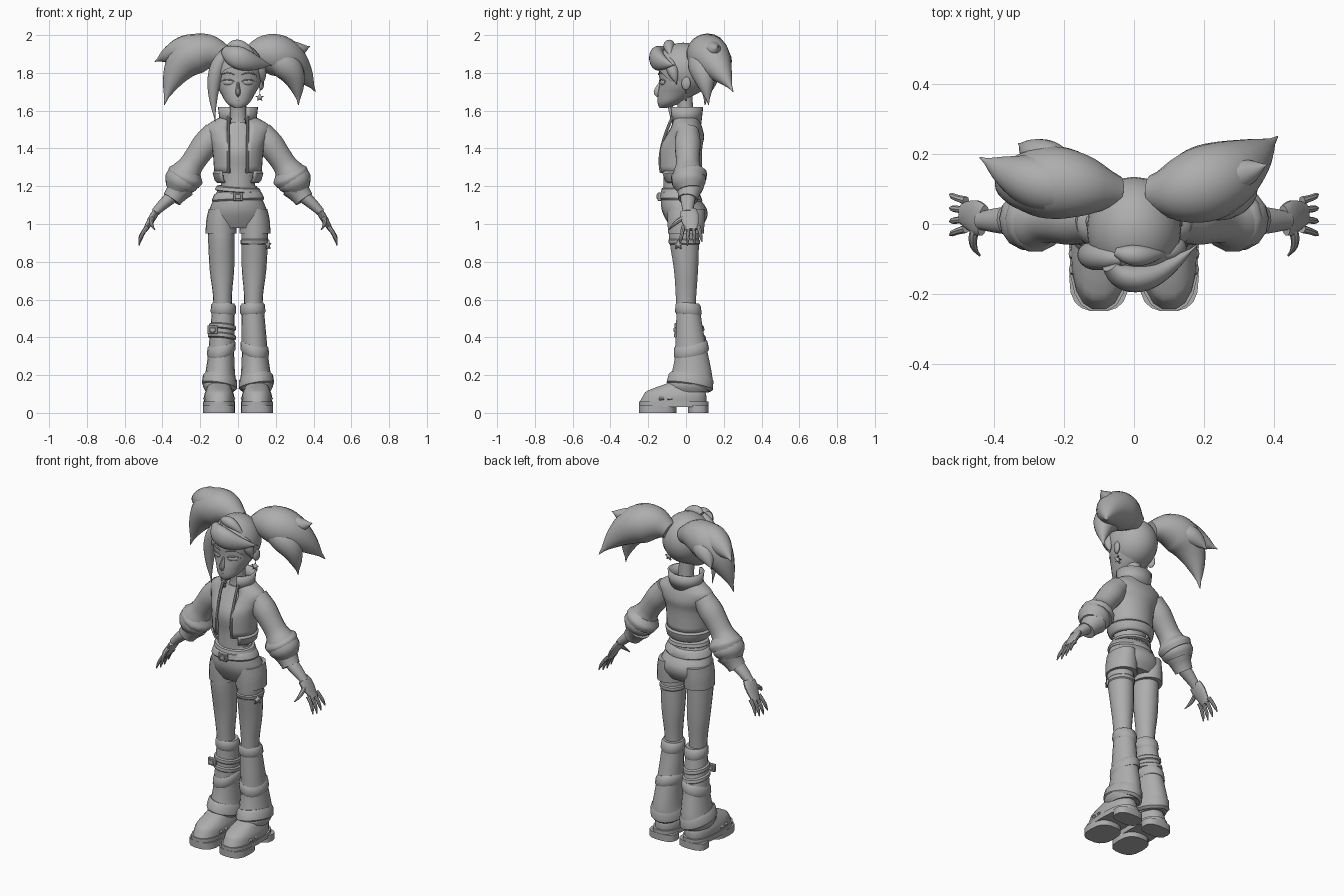
import bpy, bmesh
from math import radians, sin, cos, pi, copysign
from mathutils import Vector, Matrix

if "Cube" in bpy.data.objects:
    bpy.data.objects.remove(bpy.data.objects["Cube"], do_unlink=True)

GREY = (.42, .42, .42, 1)
clay = bpy.data.materials.new("plain grey")
clay.use_nodes = True
clay.diffuse_color = GREY
clay.node_tree.nodes["Principled BSDF"].inputs["Base Color"].default_value = GREY
ALONG_Y, ALONG_Z = Vector((0, 1, 0)), Vector((0, 0, 1))
parts = []


def finish(name, bm, thick=0):
    bmesh.ops.recalc_face_normals(bm, faces=bm.faces)
    mesh = bpy.data.meshes.new(name)
    bm.to_mesh(mesh)
    bm.free()
    mesh.materials.append(clay)
    obj = bpy.data.objects.new(name, mesh)
    bpy.context.collection.objects.link(obj)
    if thick:
        shell = obj.modifiers.new("thickness", "SOLIDIFY")
        shell.thickness, shell.offset = thick, 0
    parts.append(obj)
    return obj


def smooth(rows, steps):
    """Interpolate rows of values with a smooth spline."""
    rows = [rows[0], *rows, rows[-1]]
    result = []
    for before, start, end, after in zip(rows, rows[1:], rows[2:], rows[3:]):
        for step in range(steps):
            t = step / steps
            result.append([q + t * (r - p + t * (2 * p - 5 * q + 4 * r - s + t * (3 * (q - r) + s - p))) / 2
                           for p, q, r, s in zip(before, start, end, after)])
    return result + [list(rows[-1])]


def skin(name, centres, sizes, ref=None, side=1, sides=18, arc=None, power=2, thick=0, tilt=0):
    """Skin elliptical rings: level ones, or square to the path if ref is given."""
    bm = bmesh.new()
    loops = []
    first, last = arc or (0, 360)
    for index, (centre, (wide, deep)) in enumerate(zip(centres, sizes)):
        across, forward = Vector((1, 0, tilt)), Vector((0, 1, -tilt))
        if ref:
            heading = (centres[min(index + 1, len(centres) - 1)] - centres[max(index - 1, 0)]).normalized()
            forward = (ref - heading * ref.dot(heading)).normalized()
            across = forward.cross(heading)
        loop = []
        for corner in range(sides + bool(arc)):
            angle = radians(first + (last - first) * corner / sides)
            c, s = (copysign(abs(f) ** (2 / power), f) for f in (cos(angle), sin(angle)))
            point = centre + across * max(wide, .002) * c + forward * max(deep, .002) * s
            loop.append(bm.verts.new((point.x * side, point.y, point.z)))
        loops.append(loop)
    for lower, upper in zip(loops, loops[1:]):
        for corner in range(sides):
            after = (corner + 1) % len(lower)
            bm.faces.new((lower[corner], lower[after], upper[after], upper[corner]))
    if not arc:
        bm.faces.new(loops[0])
        bm.faces.new(loops[-1])
    return finish(name, bm, thick)


def column(name, rings, x=0, lean=0, steps=3, **options):
    """Upright form from rings of (z, y, half width, half depth)."""
    rings = smooth(rings, steps)
    centres = [Vector((x + lean * z, y, z)) for z, y, wide, deep in rings]
    return skin(name, centres, [ring[2:] for ring in rings], **options)


def band(name, rings, low, high, grow, **options):
    """Rounded band that follows the surface of a column."""
    def ring_at(z, extra):
        for a, b in zip(rings, rings[1:]):
            if a[0] <= z <= b[0]:
                t = (z - a[0]) / (b[0] - a[0])
                y, wide, deep = (p + t * (q - p) for p, q in zip(a[1:], b[1:]))
                return z, y, wide + extra, deep + extra
    edge = (high - low) / 5
    levels = ((low, 0), (low + edge, grow), (high - edge, grow), (high, 0))
    return column(name, [ring_at(z, extra) for z, extra in levels], steps=1, **options)


def strand(name, points, radii, flat=1, ref=ALONG_Y, **options):
    """Tube through two or three points with evenly spaced radii."""
    root, *middle, tip = map(Vector, points)
    average = (root + tip) / 2
    control = 2 * middle[0] - average if middle else average
    radii = [row[0] for row in smooth([(r,) for r in radii], 3)]
    centres = []
    for index in range(len(radii)):
        t = index / (len(radii) - 1)
        centres.append(root.lerp(control, t).lerp(control.lerp(tip, t), t))
    return skin(name, centres, [(r, r * flat) for r in radii], ref, **options)


def lock(name, points, width, **options):
    """Leaf shaped lock of hair."""
    leaf = [width * sin(pi * (.15 + .85 * k / 6)) for k in range(7)]
    return strand(name, points, leaf, **options)


def ball(name, at, size, turn=0):
    bm = bmesh.new()
    place = Matrix.Translation(at) @ Matrix.Rotation(turn, 4, "Z") @ Matrix.Diagonal((*size, 1))
    bmesh.ops.create_uvsphere(bm, u_segments=24, v_segments=16, radius=1, matrix=place)
    return finish(name, bm)


def buckle(name, at, width):
    for part, scale, depth in (("_frame", 1, .02), ("_plate", .6, .03)):
        bm = bmesh.new()
        size = Matrix.Diagonal((width * scale, depth, width * scale * .8, 1))
        bmesh.ops.create_cube(bm, size=1, matrix=Matrix.Translation(at) @ size)
        finish(name + part, bm).modifiers.new("soft edge", "BEVEL").width = .003


def star(name, at, radius, turn):
    bm = bmesh.new()
    spin = Matrix.Rotation(turn, 3, "Z")
    corners = []
    for k in range(10):
        reach = radius * (.45 if k % 2 else 1)
        corners.append(bm.verts.new(Vector(at) + spin @ Vector((sin(k * pi / 5), 0, cos(k * pi / 5))) * reach))
    bm.faces.new(corners)
    finish(name, bm, .01)


# Head, face and neck
column("head", [(1.615, -.12, .02, .02), (1.64, -.09, .06, .06), (1.69, -.05, .09, .1), (1.75, -.03, .12, .11),
                (1.85, -.02, .12, .12), (1.94, -.02, .05, .05)], sides=24)
column("neck", [(1.5, 0, .06, .05), (1.57, 0, .045, .04), (1.68, -.01, .045, .045)])
strand("nose", [(0, -.13, 1.75), (0, -.15, 1.7), (0, -.14, 1.685)], (.007, .014, .008), flat=1.6, sides=10)
ball("lips", (0, -.145, 1.657), (.017, .007, .006))
star("earring", (.115, 0, 1.67), .024, 0)
strand("earring_wire", [(.117, 0, 1.72), (.115, 0, 1.69)], (.002, .002), sides=6)

# Hair cap trimmed along the hairline
cap = ball("hair_cap", (0, -.015, 1.815), (.135, .15, .145))
bm = bmesh.new()
bm.from_mesh(cap.data)
bmesh.ops.bisect_plane(bm, geom=[*bm.verts, *bm.edges, *bm.faces], plane_co=(0, -.16, 1.83),
                       plane_no=(0, 1, 1), clear_inner=True)
bm.to_mesh(cap.data)
bm.free()

# Fringe and side strand
lock("fringe_sweep", [(-.07, -.12, 1.92), (.03, -.15, 1.87), (.18, -.06, 1.84)], .06, flat=.7)
lock("fringe_long_strand", [(-.03, -.1, 1.93), (-.12, -.09, 1.79), (-.12, -.08, 1.54)], .04)
lock("fringe_short_strand", [(.08, -.09, 1.88), (.12, -.07, 1.81), (.13, -.05, 1.74)], .03)
lock("crown_lock", [(-.05, -.08, 1.94), (.02, -.09, 1.94), (.1, -.08, 1.88)], .03)

# Pigtails
ROOT = (.05, .09, 1.88)
lock("left_pigtail", [ROOT, (.24, .13, 1.88), (.41, .25, 1.7)], .11)
lock("left_pigtail_under", [(.12, .07, 1.87), (.27, .09, 1.82), (.32, .12, 1.63)], .075)
lock("left_pigtail_flick", [(.18, .12, 1.93), (.29, .14, 1.92), (.38, .17, 1.94)], .05)
lock("right_pigtail", [ROOT, (.26, .12, 1.88), (.39, .1, 1.63)], .105, side=-1)
lock("right_pigtail_flick", [(.12, .1, 1.92), (.28, .12, 1.92), (.44, .19, 1.86)], .08, side=-1)
lock("right_pigtail_back", [(.17, .15, 1.9), (.26, .19, 1.87), (.33, .23, 1.8)], .055, side=-1)

# Torso, open jacket and collar
column("cropped_top", [(1.15, -.03, .11, .09), (1.21, -.04, .09, .08), (1.29, -.03, .1, .09), (1.39, -.03, .12, .1),
                       (1.47, -.01, .12, .08), (1.54, 0, .07, .05)])
JACKET = [(1.2, -.02, .1, .09), (1.27, -.03, .12, .11), (1.4, -.03, .13, .11), (1.46, -.01, .15, .1),
          (1.51, 0, .165, .08), (1.54, 0, .13, .07), (1.56, 0, .09, .07)]
column("jacket", JACKET[1:], arc=(-69, 249), sides=28, thick=.012)
band("jacket_hem", JACKET, 1.22, 1.28, .01, arc=(-50, 230), sides=24, thick=.01)
column("collar", [(1.53, 0, .09, .075), (1.62, 0, .1, .085)], arc=(-64, 244), sides=24, steps=1, thick=.012)

# Shorts and belts
SHORTS = [(.98, 0, .14, .08), (1.03, 0, .155, .11), (1.08, -.01, .15, .12), (1.14, -.03, .125, .1),
          (1.2, -.03, .1, .085)]
column("shorts", SHORTS, sides=24)
band("belt", SHORTS, 1.12, 1.17, .01, sides=24, tilt=.04)
band("upper_belt", SHORTS, 1.17, 1.2, .012, sides=24, tilt=-.06)
buckle("belt_buckle", (0, -.14, 1.145), .055)

LEG = [(.5, 0, .05, .05), (.62, 0, .05, .055), (.76, 0, .065, .065), (.92, -.01, .07, .08), (1, -.01, .07, .08)]
WARMER = [(.11, .02, .07, .1), (.15, .02, .09, .12), (.2, .03, .08, .11), (.3, .03, .07, .09),
          (.42, .02, .065, .075), (.58, .01, .058, .06)]
LEG_LINE = {"x": .07, "lean": .02}
WARMER_LINE = {"x": .105, "lean": -.05}

for side, word in ((1, "left_"), (-1, "right_")):
    # Eyes and ears
    ball(word + "eye", (.053 * side, -.125, 1.75), (.03, .009, .015), .4 * side)
    for part, z, y in (("eyelid", 1.765, -.13), ("eyebrow", 1.8, -.135)):
        strand(word + part, [(.02, y - .01, z - .01), (.055, y, z), (.09, y + .03, z - .01)], (.002, .004, .002),
               flat=1.4, side=side, sides=8)
    ball(word + "ear", (.123 * side, 0, 1.745), (.014, .025, .036), -.3 * side)

    # Jacket edge, puffed sleeve and cuff
    strand(word + "jacket_edge", [(.05, -.13, 1.27), (.05, -.13, 1.4), (.05, -.07, 1.57)], [.008] * 4,
           side=side, sides=8)
    strand(word + "sleeve", [(.12, .01, 1.49), (.25, .01, 1.31), (.32, .02, 1.18)],
           (.06, .07, .065, .065, .085, .09, .065), side=side, sides=14)
    strand(word + "sleeve_fold", [(.26, .01, 1.29), (.29, .02, 1.23)], (.07, .097, .09), side=side, sides=14)
    strand(word + "cuff", [(.3, .02, 1.2), (.35, .01, 1.13)], (.075, .06, .052), side=side, sides=12)

    # Forearm and hand
    strand(word + "forearm", [(.33, .01, 1.16), (.39, .01, 1.11), (.44, .01, 1.06)], (.036, .03, .022),
           flat=1.2, side=side)
    strand(word + "palm", [(.43, .01, 1.07), (.455, .02, 1.03), (.49, .03, .97)], (.018, .02, .018, .013),
           flat=2.5, side=side)
    for number, reach in enumerate((.9, 1, .95, .8)):
        y, fan = -.014 + .027 * number, .006 * (number - 1.5)
        strand(word + "finger", [(.48, y, .985), (.51, y + fan, .985 - .05 * reach),
                                 (.525, y + 2 * fan, .985 - .1 * reach)],
               (.012, .01, .009, .003), side=side, sides=8)
    strand(word + "thumb", [(.445, 0, 1.04), (.46, -.05, 1.01), (.44, -.09, .97)], (.015, .013, .01, .003),
           ref=ALONG_Z, side=side, sides=8)

    # Leg, short leg and loose leg warmer
    column(word + "short_leg", [(.95, 0, .082, .096), (1.02, 0, .078, .1), (1.08, 0, .065, .1)], x=.09, side=side)
    column(word + "leg", LEG, side=side, **LEG_LINE)
    column(word + "leg_warmer", WARMER, side=side, **WARMER_LINE)
    for low, high, tilt in ((.52, .58, .06), (.31, .37, -.2), (.13, .2, .16)):
        band(word + "warmer_fold", WARMER, low, high, .007, side=side, tilt=tilt, **WARMER_LINE)

    # Chunky shoe with treads and instep straps
    column(word + "shoe", [(.05, -.07, .08, .18), (.09, -.06, .08, .17), (.12, -.05, .07, .15), (.17, .01, .05, .07)],
           x=.1, side=side, power=2.4)
    for part, y, length, low, high in (("sole", -.065, .185, .03, .06), ("toe_tread", -.15, .1, 0, .04),
                                       ("heel", .065, .055, 0, .04)):
        column(word + part, [(z, y, .085, length) for z in (low, high)], x=.1, steps=1, side=side, power=2.7)
    for y, top in ((-.13, .115), (-.085, .135)):
        strand(word + "shoe_strap", [(.02, y, .07), (.1, y, top), (.18, y, .07)], [.008] * 5,
               flat=1.7, side=side, sides=8)

# Straps that differ between the legs
band("thigh_strap", LEG, .89, .92, .006, **LEG_LINE)
star("thigh_star", (.16, -.04, .89), .028, 1.1)
for low in (.39, .44):
    band("shin_strap", WARMER, low, low + .03, .008, side=-1, tilt=.1, **WARMER_LINE)
buckle("shin_buckle", (-.135, -.05, .44), .055)

# Smooth shading with sharp creases
bpy.ops.object.select_all(action="DESELECT")
for part in parts:
    part.select_set(True)
bpy.context.view_layer.objects.active = parts[0]
bpy.ops.object.shade_smooth_by_angle(angle=radians(40))
